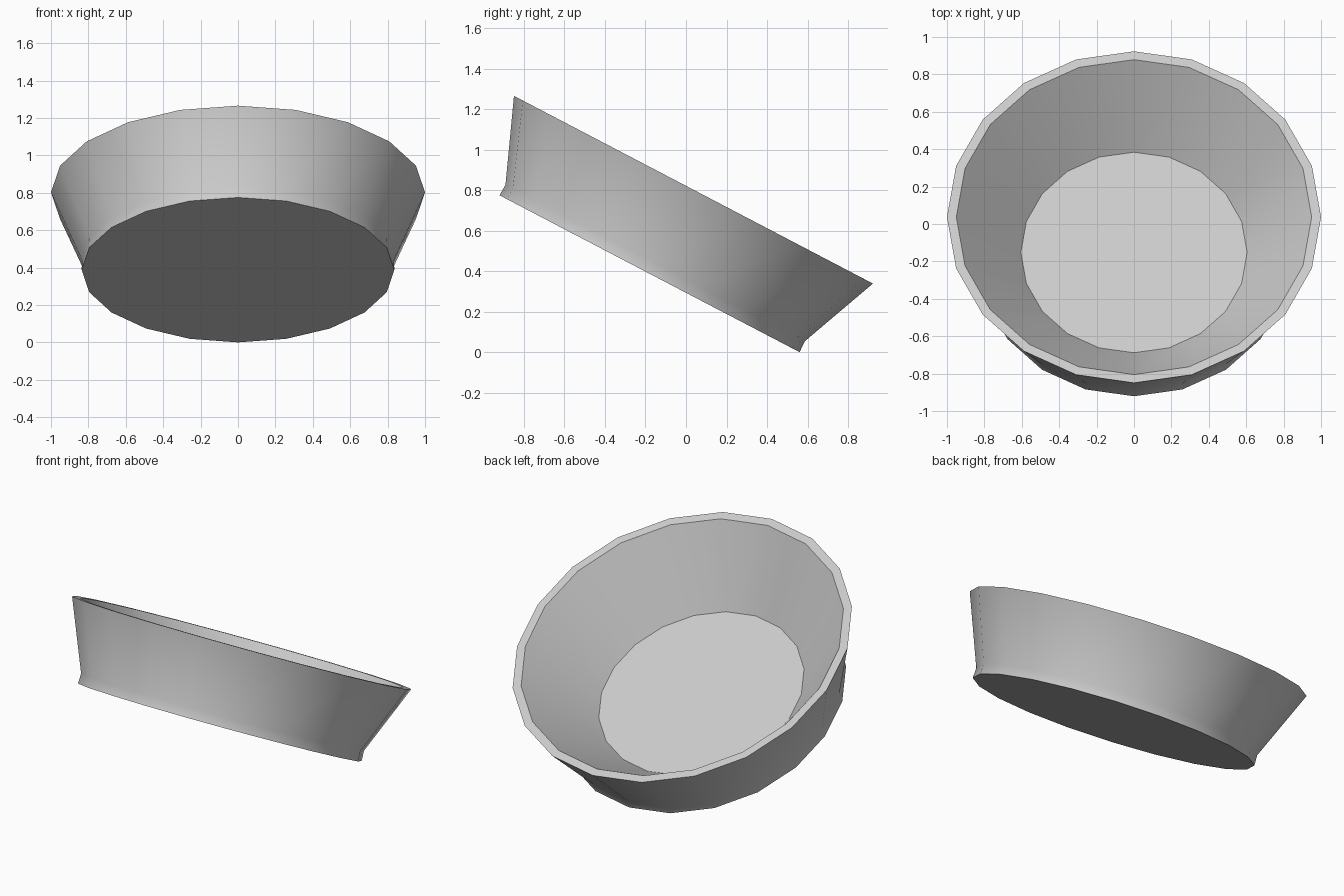
import bpy, bmesh, math
from mathutils import Matrix

if "Cube" in bpy.data.objects:
    bpy.data.objects.remove(bpy.data.objects["Cube"])

SIDES = 20
# (radius, height): foot, flared outer wall, flat rim, inner wall down to the floor
PROFILE = [(0.836, 0.0), (0.834, 0.06), (1.0, 0.468), (0.95, 0.468), (0.605, 0.06)]

bm = bmesh.new()
rings = [[bm.verts.new((r * math.cos(math.tau * i / SIDES),
                        r * math.sin(math.tau * i / SIDES), h))
          for i in range(SIDES)] for r, h in PROFILE]

# walls between neighbouring rings
for low, high in zip(rings, rings[1:]):
    for i in range(SIDES):
        j = (i + 1) % SIDES
        bm.faces.new((low[i], low[j], high[j], high[i]))

# underside and inner floor
bm.faces.new(rings[0][::-1])
bm.faces.new(rings[-1])

# tip the bowl towards the back, front edge raised
tilt = Matrix.Translation((0, -0.18, 0.388)) @ Matrix.Rotation(math.radians(-27.6), 4, 'X')
bmesh.ops.transform(bm, matrix=tilt, verts=bm.verts)
bmesh.ops.recalc_face_normals(bm, faces=bm.faces)

mesh = bpy.data.meshes.new("bowl")
bm.to_mesh(mesh)
bm.free()
bowl = bpy.data.objects.new("bowl", mesh)
bpy.context.collection.objects.link(bowl)

# smooth walls, crisp rim and floor
bpy.context.view_layer.objects.active = bowl
bowl.select_set(True)
bpy.ops.object.shade_smooth_by_angle(angle=math.radians(30))
